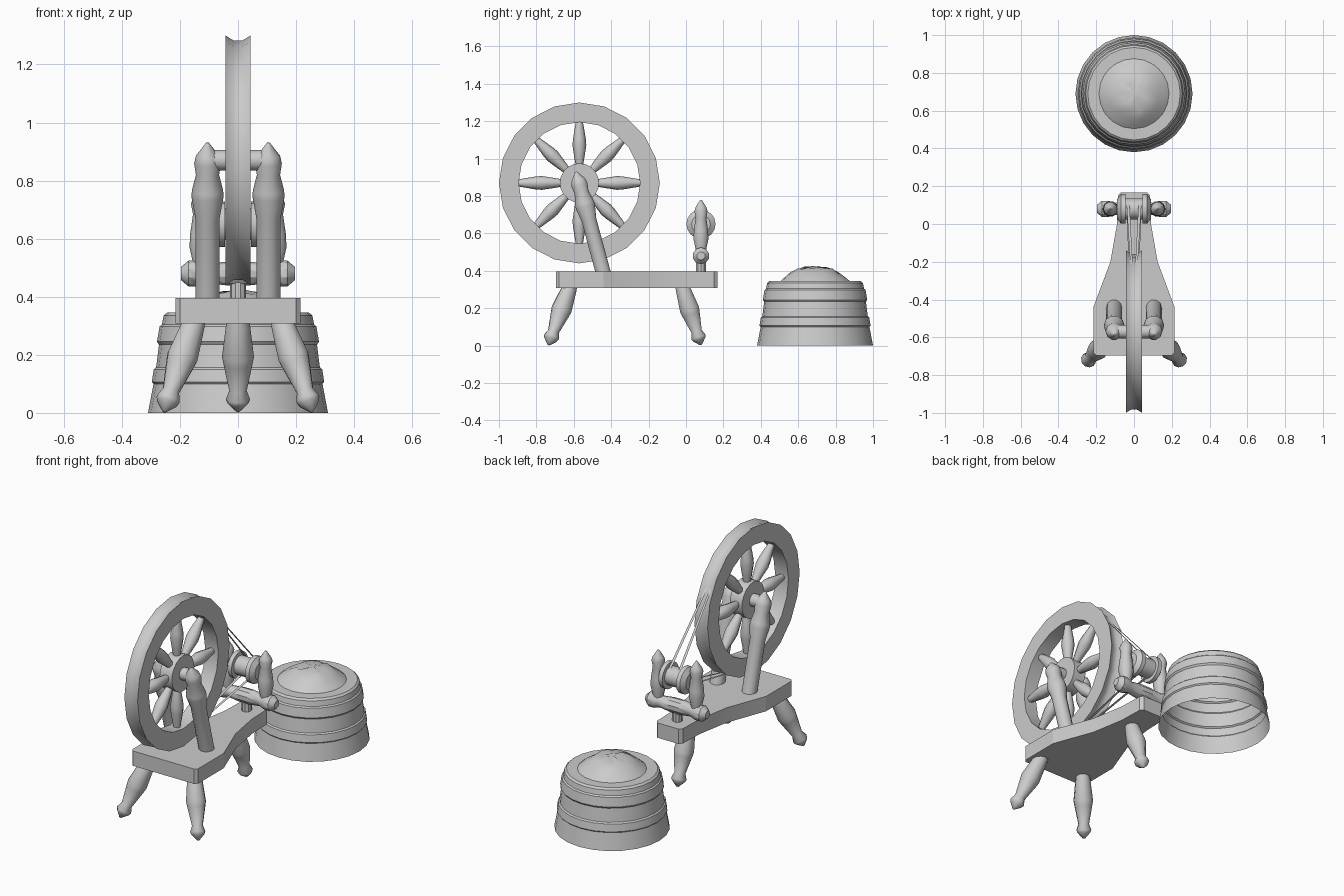
import bpy, bmesh, math, random
from mathutils import Vector

old = bpy.data.objects.get("Cube")
if old:
    bpy.data.objects.remove(old)

GREY = (0.6, 0.6, 0.6, 1.0)
grey = bpy.data.materials.new("plain grey")
grey.use_nodes = True
grey.diffuse_color = GREY
grey.node_tree.nodes["Principled BSDF"].inputs["Base Color"].default_value = GREY


def finish(name, bm, angle=35, recalc=True):
    if recalc:
        bmesh.ops.recalc_face_normals(bm, faces=bm.faces)
    mesh = bpy.data.meshes.new(name)
    bm.to_mesh(mesh)
    bm.free()
    mesh.materials.append(grey)
    obj = bpy.data.objects.new(name, mesh)
    bpy.context.collection.objects.link(obj)
    bpy.ops.object.select_all(action='DESELECT')
    obj.select_set(True)
    bpy.context.view_layer.objects.active = obj
    bpy.ops.object.shade_smooth_by_angle(angle=math.radians(angle))
    return obj


def lathe(name, profile, start, axis, sides=10, loop=False, caps=True, angle=35):
    """Turn (radius, distance) points about an axis leaving start."""
    bm = bmesh.new()
    turn = Vector((0, 0, 1)).rotation_difference(Vector(axis).normalized())
    rings = []
    for r, h in profile:
        ring = []
        for i in range(sides):
            a = math.tau * i / sides
            p = Vector((r * math.cos(a), r * math.sin(a), h))
            ring.append(bm.verts.new(Vector(start) + turn @ p))
        rings.append(ring)
    pairs = list(zip(rings, rings[1:]))
    if loop:
        pairs.append((rings[-1], rings[0]))
    for low, high in pairs:
        for i in range(sides):
            j = (i + 1) % sides
            bm.faces.new((low[i], low[j], high[j], high[i]))
    if caps and not loop:
        bm.faces.new(rings[0][::-1])
        bm.faces.new(rings[-1])
    return finish(name, bm, angle)


def turned(name, start, end, profile, sides=10):
    """Turned wood between two points; profile is (radius, fraction)."""
    a, b = Vector(start), Vector(end)
    length = (b - a).length
    return lathe(name, [(r, t * length) for r, t in profile], a, b - a, sides, angle=50)


# Bench: a tapering board
half = [(.2, -.695), (.215, -.68), (.215, -.44), (.125, -.2), (.09, 0), (.085, .15), (.07, .168)]
bm = bmesh.new()
outline = half + [(-x, y) for x, y in reversed(half)]
base = bm.faces.new([bm.verts.new((x, y, .308)) for x, y in outline])
top = bmesh.ops.extrude_face_region(bm, geom=[base])["geom"]
bmesh.ops.translate(bm, verts=[g for g in top if isinstance(g, bmesh.types.BMVert)], vec=(0, 0, .088))
finish("bench", bm, 20)

# Three legs
leg = [(.036, 0), (.042, .1), (.055, .42), (.05, .5), (.03, .78), (.042, .87), (.036, .91), (.006, 1)]
turned("left_front_leg", (.145, -.615, .33), (.255, -.735, .004), leg)
turned("right_front_leg", (-.145, -.615, .33), (-.255, -.735, .004), leg)
turned("back_leg", (0, -.025, .33), (0, .08, .004), leg)

# Drive wheel: grooved rim, hub and spindle spokes
CENTRE = Vector((0, -.57, .87))
rim = [(.43, .043), (.412, .015), (.412, -.015), (.43, -.043), (.325, -.043), (.325, .043)]
lathe("wheel_rim", rim, CENTRE, (1, 0, 0), 20, loop=True)
lathe("wheel_hub", [(.105, -.04), (.105, .04)], CENTRE, (1, 0, 0), 20)
lathe("wheel_axle", [(.036, -.11), (.036, .11)], CENTRE, (1, 0, 0), 12)
spoke = [(.02, 0), (.028, .2), (.037, .45), (.034, .6), (.018, 1)]
for i in range(8):
    a = math.tau * i / 8
    ray = Vector((0, math.cos(a), math.sin(a)))
    turned(f"spoke_{i + 1}", CENTRE + ray * .095, CENTRE + ray * .332, spoke, 8)

# Raking wheel posts, and the uprights that hold the bobbin
post = [(.042, 0), (.042, .53), (.055, .66), (.054, .7), (.04, .8), (.046, .87), (.04, .92), (.005, 1)]
upright = [(.026, 0), (.03, .12), (.042, .3), (.04, .45), (.03, .68), (.037, .8), (.03, .87), (.004, 1)]
for side, s in (("left", 1), ("right", -1)):
    turned(f"{side}_wheel_post", (s * .105, -.44, .38), (s * .105, -.588, .93), post)
    turned(f"{side}_upright", (s * .125, .08, .48), (s * .125, .08, .78), upright)

# Cross bar on a short stem
bar = [(.022, -.197), (.045, -.17), (.045, -.135), (.034, -.1), (.042, -.03)]
bar += [(r, -x) for r, x in reversed(bar)]
lathe("cross_bar", bar, (0, .08, .48), (1, 0, 0), 10)
lathe("bar_stem", [(.028, .38), (.028, .46)], (0, .08, 0), (0, 0, 1), 10)

# Bobbin with bevelled flanges on its spindle
bobbin = [(.05, -.09), (.078, -.07), (.078, -.045), (.055, -.045)]
bobbin += [(r, -x) for r, x in reversed(bobbin)]
lathe("bobbin", bobbin, (0, .08, .65), (1, 0, 0), 16)
lathe("bobbin_spindle", [(.018, -.13), (.018, .13)], (0, .08, .65), (1, 0, 0), 8)

# Flat drive bands from the wheel groove to the bobbin
bm = bmesh.new()
for s in (1, -1):
    for wheel_end, bobbin_end in (((-.27, 1.13), (.113, .695)), ((-.49, .48), (.07, .598))):
        quad = []
        for (y, z), x, w in ((wheel_end, s * .01, .006), (bobbin_end, s * .032, .008)):
            quad += [(x - w, y, z), (x + w, y, z)]
        v = [bm.verts.new(p) for p in quad]
        bm.faces.new((v[0], v[1], v[3], v[2]))
finish("drive_bands", bm)

# Tub with two raised hoops, open underneath
tub = [(.31, 0), (.291, .1), (.297, .107), (.29, .15), (.282, .157), (.272, .235), (.279, .245),
       (.27, .298), (.262, .305), (.256, .335), (.245, .345), (.185, .345)]
lathe("tub", tub, (0, .69, 0), (0, 0, 1), 24, caps=False, angle=25)

# Lumpy wool heap
heap = [(.188, .343), (.165, .363), (.135, .385), (.1, .407), (.06, .417), (.02, .42)]
wool = lathe("wool_heap", heap, (0, .69, 0), (0, 0, 1), 20, caps=True, angle=60)
random.seed(4)
for v in wool.data.vertices:
    if v.co.z > .38:
        v.co.z += random.uniform(-.006, .006) + .1 * (v.co.y - .69) * (v.co.z - .36)
